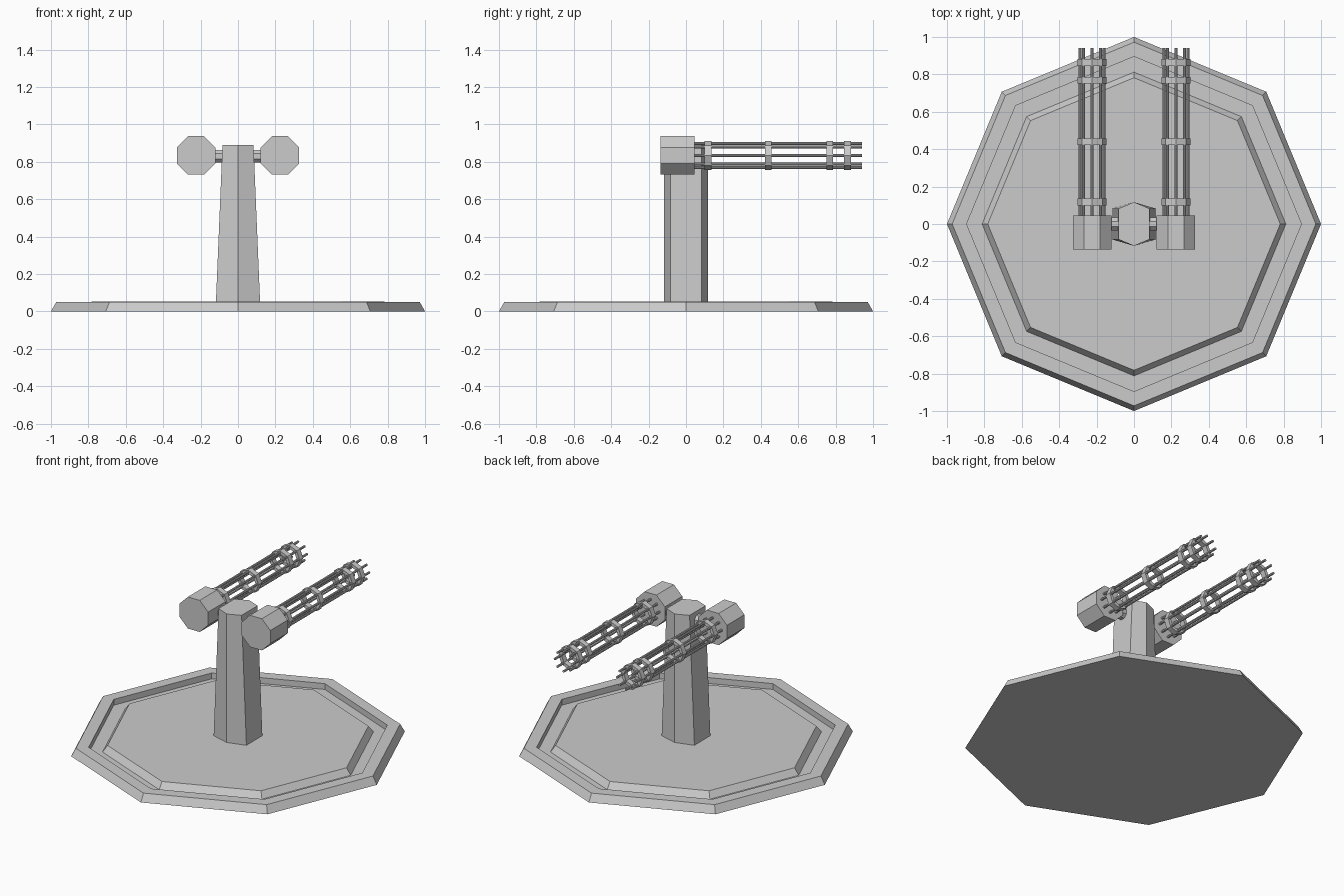
import bpy, bmesh
from math import sin, cos, pi

if "Cube" in bpy.data.objects:
    bpy.data.objects.remove(bpy.data.objects["Cube"])


def loft(name, loops, caps=True, closed=False):
    """Skin a list of equal-sized point loops; cap the ends or join last to first."""
    bm = bmesh.new()
    rows = [[bm.verts.new(p) for p in loop] for loop in loops]
    pairs = list(zip(rows, rows[1:]))
    if closed:
        pairs.append((rows[-1], rows[0]))
    for a, b in pairs:
        n = len(a)
        for i in range(n):
            j = (i + 1) % n
            bm.faces.new((a[i], a[j], b[j], b[i]))
    if caps:
        bm.faces.new(rows[0])
        bm.faces.new(rows[-1])
    bmesh.ops.recalc_face_normals(bm, faces=bm.faces)
    mesh = bpy.data.meshes.new(name)
    bm.to_mesh(mesh)
    bm.free()
    obj = bpy.data.objects.new(name, mesh)
    bpy.context.collection.objects.link(obj)
    return obj


def ring_z(r, z):
    return [(r * cos(i * pi / 4), r * sin(i * pi / 4), z) for i in range(8)]


def ring_y(cx, cz, r, y, n=8, turn=0.0):
    return [(cx + r * cos(2 * pi * i / n + turn), y,
             cz + r * sin(2 * pi * i / n + turn)) for i in range(n)]


def ring_x(x, r, cz):
    return [(x, r * cos(i * pi / 4 + pi / 8), cz + r * sin(i * pi / 4 + pi / 8))
            for i in range(8)]


# Octagonal base: bevelled rim, groove, raised platform
profile = [(1.0, 0), (0.972, 0.05), (0.895, 0.05), (0.895, 0.012),
           (0.812, 0.012), (0.782, 0.053)]
loft("base", [ring_z(r, z) for r, z in profile])


# Tapered six-sided post (narrows only sideways)
def post_loop(hx, z):
    return [(0, -0.117, z), (hx, -0.082, z), (hx, 0.082, z),
            (0, 0.117, z), (-hx, 0.082, z), (-hx, -0.082, z)]


loft("post", [post_loop(0.118, 0.05), post_loop(0.083, 0.89)])

CZ = 0.834
for side, s in (("left", -1), ("right", 1)):
    cx = s * 0.224
    # Axle joining post and gun
    loft(side + "_axle", [ring_x(s * 0.06, 0.037, 0.83), ring_x(s * 0.14, 0.037, 0.83)])
    # Octagonal gun housing with flat top
    loft(side + "_housing", [ring_y(cx, CZ, 0.1115, y, turn=pi / 8) for y in (-0.135, 0.045)])
    # Eight thin barrels
    for i in range(8):
        bx, bz = cx + 0.064 * cos(i * pi / 4), CZ + 0.064 * sin(i * pi / 4)
        loft(f"{side}_barrel_{i + 1}", [ring_y(bx, bz, 0.0075, y) for y in (0.04, 0.94)])
    # Octagonal clamp rings
    for i, y in enumerate((0.118, 0.44, 0.768, 0.863)):
        a, b = y - 0.018, y + 0.018
        loft(f"{side}_clamp_{i + 1}",
             [ring_y(cx, CZ, r, yy) for r, yy in
              ((0.077, a), (0.077, b), (0.055, b), (0.055, a))],
             caps=False, closed=True)
